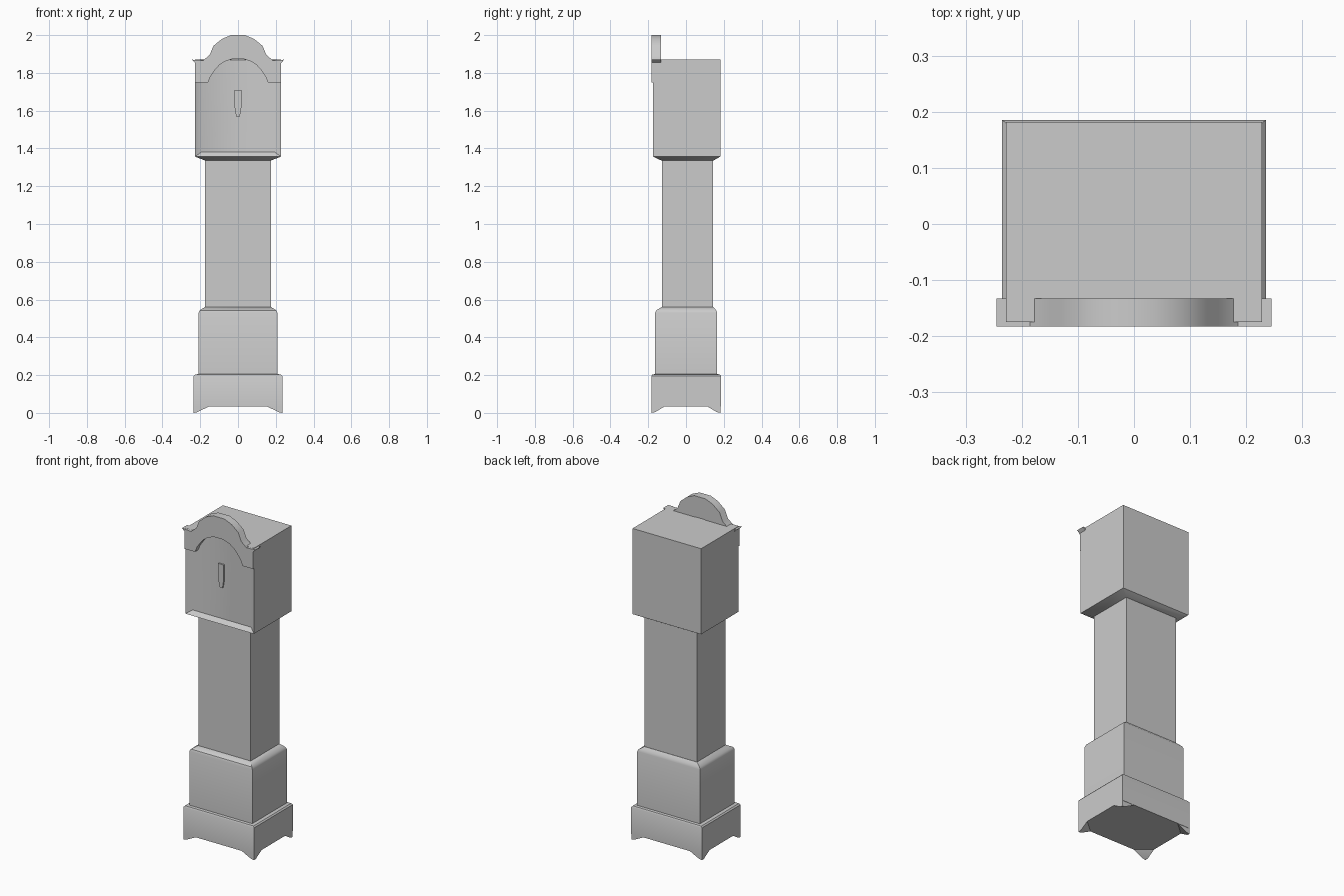
import bpy, bmesh

if "Cube" in bpy.data.objects:
    bpy.data.objects.remove(bpy.data.objects["Cube"])


def finish(name, bm):
    bmesh.ops.recalc_face_normals(bm, faces=bm.faces)
    mesh = bpy.data.meshes.new(name)
    bm.to_mesh(mesh)
    bm.free()
    ob = bpy.data.objects.new(name, mesh)
    bpy.context.collection.objects.link(ob)
    bpy.ops.object.select_all(action='DESELECT')
    ob.select_set(True)
    bpy.context.view_layer.objects.active = ob
    bpy.ops.object.shade_smooth_by_angle(angle=0.6)
    return ob


def loft(sections):
    """Stack rectangular sections (half width, front y, back y, z)."""
    bm = bmesh.new()
    rings = [[bm.verts.new(p) for p in ((-w, f, z), (w, f, z), (w, b, z), (-w, b, z))]
             for w, f, b, z in sections]
    for lo, hi in zip(rings, rings[1:]):
        for i in range(4):
            j = (i + 1) % 4
            bm.faces.new((lo[i], lo[j], hi[j], hi[i]))
    bm.faces.new(rings[0])
    bm.faces.new(rings[-1])
    return bm


# Plinth, lower case and trunk
finish("plinth", loft([(0.235, -0.183, 0.185, 0.035), (0.235, -0.183, 0.185, 0.195),
                       (0.228, -0.178, 0.18, 0.203), (0.208, -0.163, 0.163, 0.206)]))
finish("lower_case", loft([(0.209, -0.163, 0.165, 0.2), (0.209, -0.163, 0.165, 0.53),
                           (0.203, -0.158, 0.16, 0.543), (0.175, -0.129, 0.145, 0.56)]))
finish("trunk", loft([(0.174, -0.128, 0.144, 0.55), (0.174, -0.128, 0.144, 1.345)]))

# Pointed bracket feet at the four corners
for sx, side in ((-1, "left"), (1, "right")):
    for sy, end in ((-1, "front"), (1, "back")):
        bm = bmesh.new()
        for x, y, z in ((0.235, 0.183, 0), (0.215, 0.183, 0.004), (0.235, 0.163, 0.004),
                        (0.15, 0.183, 0.036), (0.235, 0.11, 0.036), (0.235, 0.183, 0.036)):
            bm.verts.new((sx * x, sy * y, z))
        bmesh.ops.convex_hull(bm, input=bm.verts)
        finish(f"{end}_{side}_foot", bm)

# Hood, with a shallow bevelled recess for the dial
bm = loft([(0.172, -0.128, 0.144, 1.335), (0.228, -0.175, 0.182, 1.357),
           (0.228, -0.175, 0.182, 1.872)])
bm.normal_update()
front = next(f for f in bm.faces if abs(f.normal.y) > 0.99 and f.calc_center_median().y < 0)
bmesh.ops.inset_individual(bm, faces=[front], thickness=0.01)
for v in front.verts:
    low = v.co.z < 1.6
    v.co = ((0.195 if low else 0.187) * (1 if v.co.x > 0 else -1), -0.153, 1.38 if low else 1.868)
finish("hood", bm)

# Arched pediment: outer outline paired with inner arch, mirrored
outer = [(0.227, 1.75), (0.227, 1.855), (0.245, 1.87), (0.185, 1.866), (0.15, 1.895),
         (0.13, 1.943), (0.085, 1.98), (0.037, 2.0)]
inner = [(0.158, 1.75), (0.15, 1.77), (0.146, 1.78), (0.14, 1.79), (0.118, 1.82),
         (0.1, 1.84), (0.07, 1.86), (0.03, 1.874)]
pairs = list(zip(outer, inner))
pairs += [((-o[0], o[1]), (-i[0], i[1])) for o, i in reversed(pairs)]
bm = bmesh.new()
strip = [[bm.verts.new((p[0], -0.183, p[1])) for p in pair] for pair in pairs]
faces = [bm.faces.new((a[0], b[0], b[1], a[1])) for a, b in zip(strip, strip[1:])]
ext = bmesh.ops.extrude_face_region(bm, geom=faces, use_keep_orig=True)
for v in ext["geom"]:
    if isinstance(v, bmesh.types.BMVert):
        v.co.y = -0.133
finish("pediment", bm)

# Dial hand
finish("dial_hand", loft([(0.01, -0.162, -0.15, 1.57), (0.018, -0.162, -0.15, 1.62),
                          (0.018, -0.162, -0.15, 1.71)]))
